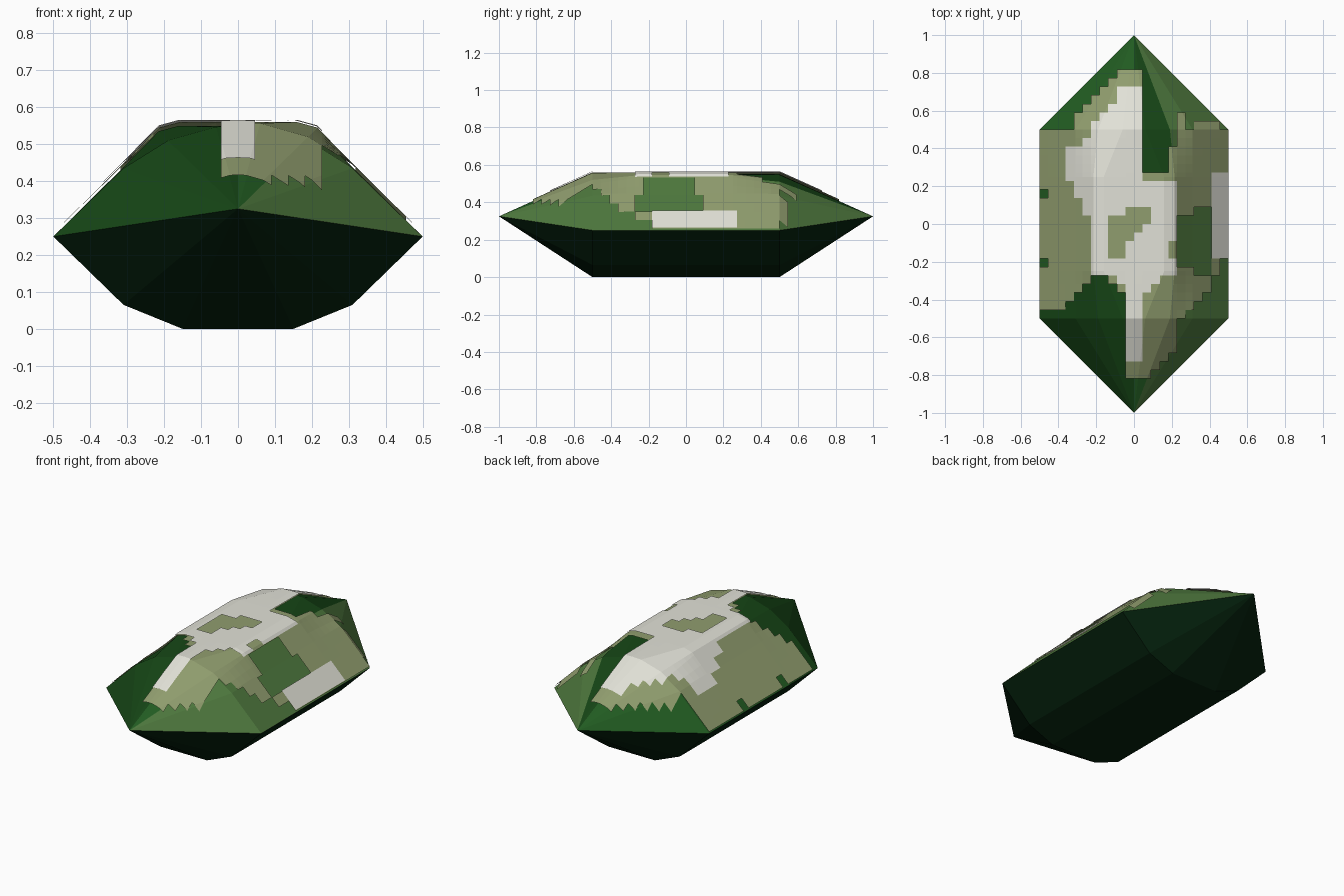
import bpy, bmesh, math
from mathutils import Vector

if "Cube" in bpy.data.objects:
    bpy.data.objects.remove(bpy.data.objects["Cube"])

CELL = 0.5 / 11          # size of one stepped moss cell
TIP_Z = 0.325


def material(name, rgb):
    m = bpy.data.materials.new(name)
    m.diffuse_color = (*[c ** 2.2 for c in rgb], 1)
    m.use_nodes = True
    m.node_tree.nodes["Principled BSDF"].inputs["Base Color"].default_value = m.diffuse_color
    return m


def finish(bm, name, mats):
    me = bpy.data.meshes.new(name)
    bm.to_mesh(me)
    bm.free()
    for m in mats:
        me.materials.append(m)
    ob = bpy.data.objects.new(name, me)
    bpy.context.collection.objects.link(ob)
    return ob


LOWER = [(0.15, 0), (0.31, 0.065), (0.5, 0.25)]


def upper(y):
    # shoulders bulge out around the middle of the stone
    if abs(y) < 0.4:
        return [(0.5, 0.25), (0.31, 0.438), (0.215, 0.535), (0.16, 0.55), (0, 0.55)]
    return [(0.5, 0.25), (0.31, 0.435), (0.19, 0.51), (0.06, 0.547), (0, 0.55)]


def loft(lift=0.0, top_only=False):
    """Cross-sections along y, closed by a point at each end."""
    bm = bmesh.new()
    rings = []
    for y in (-0.5, -0.25, 0.25, 0.5):
        up = upper(y)
        half = up if top_only else LOWER + up[1:]
        pts = half + [(-x, z) for x, z in reversed(half) if x > 0]
        rings.append([bm.verts.new((x, y, z + lift)) for x, z in pts])
    n = len(rings[0])
    spans = range(n - 1) if top_only else range(n)
    for a, b in zip(rings, rings[1:]):
        for i in spans:
            j = (i + 1) % n
            bm.faces.new((a[i], b[i], b[j], a[j]))
    for ring, y in ((rings[0], -1), (rings[-1], 1)):
        tip = bm.verts.new((0, y, TIP_Z + lift))
        for i in spans:
            bm.faces.new((tip, ring[i], ring[(i + 1) % n]))
    bmesh.ops.recalc_face_normals(bm, faces=bm.faces)
    if top_only and sum(f.normal.z for f in bm.faces) < 0:
        bmesh.ops.reverse_faces(bm, faces=bm.faces)
    return bm


def inside(x, y, poly):
    hit = False
    for (x1, y1), (x2, y2) in zip(poly, poly[1:] + poly[:1]):
        if (y1 > y) != (y2 > y) and x < (x2 - x1) * (y - y1) / (y2 - y1) + x1:
            hit = not hit
    return hit


def sheet(name, mat, lift, areas, holes=()):
    """Thin cover on the upper stone, cut to stepped plan outlines."""
    bm = loft(lift, True)
    for axis, count in ((0, 11), (1, 20)):
        for k in range(-count, count + 1):
            co, no = Vector(), Vector()
            co[axis], no[axis] = k * CELL, 1
            bmesh.ops.bisect_plane(bm, geom=bm.verts[:] + bm.edges[:] + bm.faces[:],
                                   plane_co=co, plane_no=no, dist=1e-5)
    drop = []
    for f in bm.faces:
        c = f.calc_center_median()
        x, y = [(math.floor(v / CELL) + 0.5) * CELL for v in (c.x, c.y)]
        keep = any(inside(x, y, p) for p in areas)
        if not keep or any(inside(x, y, p) for p in holes):
            drop.append(f)
    bmesh.ops.delete(bm, geom=drop, context='FACES')
    return finish(bm, name, [mat])


def box(x0, x1, y0, y1):
    return [(x0, y0), (x1, y0), (x1, y1), (x0, y1)]


# faceted stone: near-black underside, greens above
stone = loft()
for f in stone.faces:
    c = f.calc_center_median()
    if f.normal.z < 0.05:
        f.material_index = 0
    elif c.x > 0 and f.normal.x > 0.4:
        f.material_index = 2
    elif c.x * c.y > 0:
        f.material_index = 1
    else:
        f.material_index = 3
finish(stone, "stone", [material("underside", (0.05, 0.15, 0.08)),
                        material("dark_green", (0.11, 0.28, 0.11)),
                        material("light_green", (0.31, 0.47, 0.25)),
                        material("mid_green", (0.15, 0.36, 0.15))])

# olive moss
moss_outline = [
    (-0.09, 0.82), (0.045, 0.82), (0.045, 0.27), (0.18, 0.27), (0.18, 0.4),
    (0.23, 0.4), (0.23, 0.6), (0.27, 0.6), (0.27, 0.5), (0.32, 0.5),
    (0.32, 0.55), (0.45, 0.55), (0.51, 0.45), (0.51, -0.18), (0.45, -0.2),
    (0.41, -0.36), (0.32, -0.41), (0.23, -0.5), (0.23, -0.64), (0.14, -0.74),
    (0.05, -0.82), (-0.05, -0.82), (-0.05, -0.41), (-0.1, -0.32),
    (-0.2, -0.27), (-0.28, -0.32), (-0.36, -0.45), (-0.51, -0.45),
    (-0.51, 0.5), (-0.36, 0.5)]
sheet("moss", material("olive", (0.56, 0.61, 0.43)), 0.01, [moss_outline],
      [box(0.23, 0.32, -0.23, 0.04), box(0.32, 0.41, -0.27, 0.09),
       box(-0.51, -0.455, 0.136, 0.182), box(-0.51, -0.455, -0.227, -0.18)])

# pale crust over the moss, with a bare patch in the centre
crust_outline = [
    (-0.05, 0.73), (0.045, 0.73), (0.045, 0.25), (0.1, 0.23), (0.23, 0.23),
    (0.23, -0.05), (0.18, -0.14), (0.23, -0.2), (0.23, -0.27), (0.14, -0.27), (0.05, -0.36),
    (0.045, -0.73), (-0.045, -0.73), (-0.05, -0.36), (-0.1, -0.27),
    (-0.23, -0.27), (-0.23, 0.02), (-0.32, 0.18), (-0.37, 0.27),
    (-0.37, 0.41), (-0.27, 0.41), (-0.23, 0.5)]
bare_patch = [(-0.14, -0.18), (-0.05, -0.18), (-0.04, -0.09), (0.09, 0.0),
              (0.09, 0.05), (0.05, 0.09), (-0.04, 0.09), (-0.14, 0.0)]
sheet("crust", material("pale", (0.88, 0.88, 0.84)), 0.016,
      [crust_outline, box(0.41, 0.51, -0.18, 0.273)], [bare_patch])
